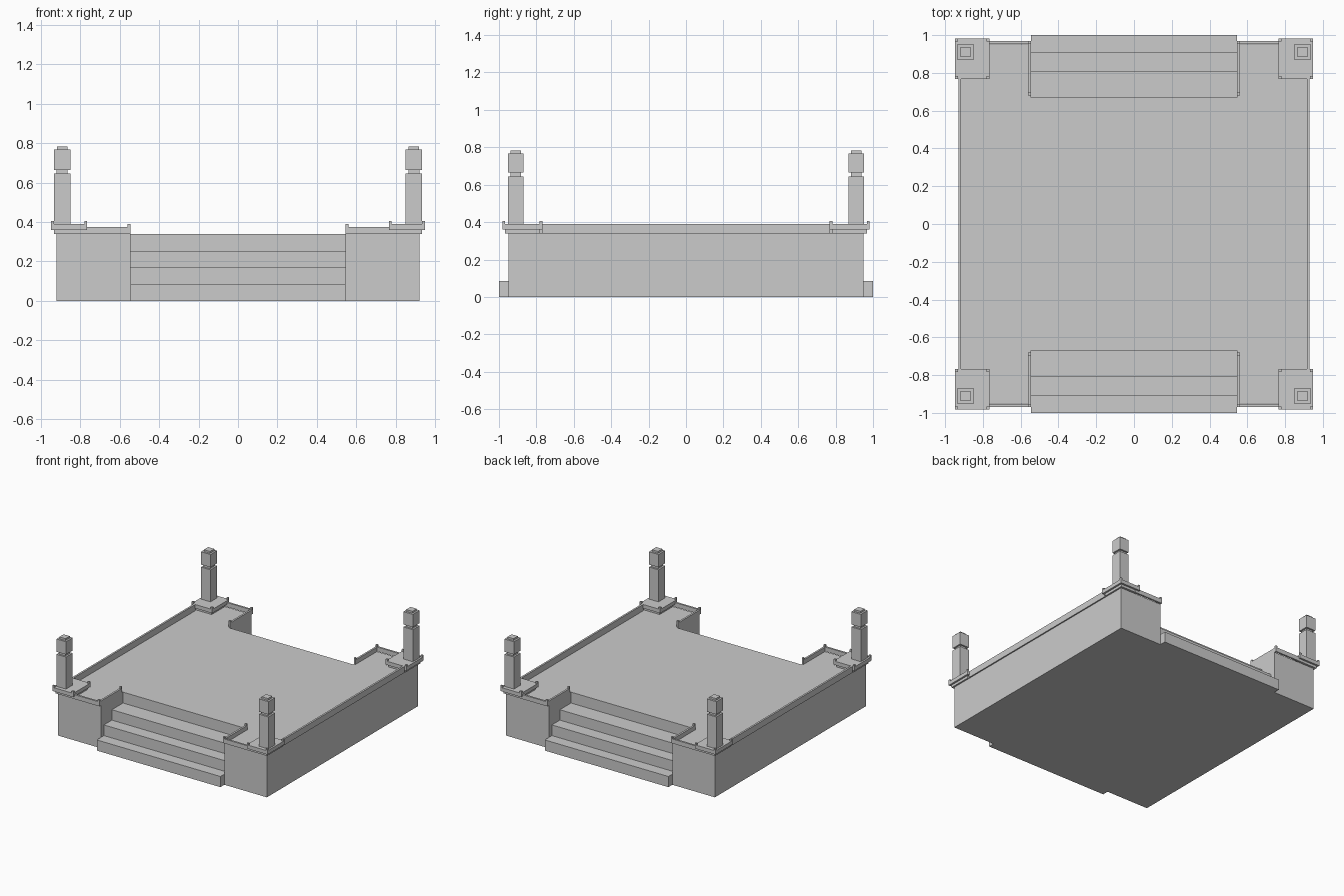
import bpy, bmesh

if "Cube" in bpy.data.objects:
    bpy.data.objects.remove(bpy.data.objects["Cube"])


def mesh_object(name, bm):
    bmesh.ops.recalc_face_normals(bm, faces=bm.faces)
    mesh = bpy.data.meshes.new(name)
    bm.to_mesh(mesh)
    bm.free()
    ob = bpy.data.objects.new(name, mesh)
    bpy.context.collection.objects.link(ob)
    return ob


def prism(name, points, offset):
    """Extrude a closed outline along an offset vector."""
    bm = bmesh.new()
    face = bm.faces.new([bm.verts.new(p) for p in points])
    ext = bmesh.ops.extrude_face_region(bm, geom=[face])
    bmesh.ops.translate(bm, vec=offset,
                        verts=[v for v in ext["geom"] if isinstance(v, bmesh.types.BMVert)])
    return mesh_object(name, bm)


def boxes(name, specs):
    """Join boxes given as (x0, x1, y0, y1, z0, z1)."""
    bm = bmesh.new()
    for x0, x1, y0, y1, z0, z1 in specs:
        for v in bmesh.ops.create_cube(bm, size=1)["verts"]:
            v.co = (x1 if v.co.x > 0 else x0,
                    y1 if v.co.y > 0 else y0,
                    z1 if v.co.z > 0 else z0)
    return mesh_object(name, bm)


def mirror(ob, x=True, y=True):
    mod = ob.modifiers.new("mirror", "MIRROR")
    mod.use_axis = (x, y, False)
    mod.use_mirror_merge = False
    return ob


W, D, H = 0.92, 0.95, 0.34      # platform half width, half depth, floor height
SW, SY = 0.545, 0.67            # stair half width, inner end of the stair notch

# Platform with a stair notch at front and back
half = [(W, -D), (W, D), (SW, D), (SW, SY)]
outline = half + [(-x, y) for x, y in reversed(half[1:])]
outline += [(-W, -D), (-SW, -D), (-SW, -SY), (SW, -SY), (SW, -D)]
prism("platform", [(x, y, 0) for x, y in outline], (0, 0, H))

# Stairs, stepped profile run across the notch
steps = [(-SY, 0), (-1, 0), (-1, 0.085), (-0.91, 0.085), (-0.91, 0.17),
         (-0.81, 0.17), (-0.81, 0.253), (-SY, 0.253)]
stairs = prism("front_stairs", [(-SW, y, z) for y, z in steps], (2 * SW, 0, 0))
back = stairs.copy()
back.name = "back_stairs"
back.rotation_euler.z = 3.14159265
bpy.context.collection.objects.link(back)

# Low rim along the long sides
mirror(boxes("side_rim", [(0.915, 0.93, -0.77, 0.77, H, 0.39)]), y=False)

# Rim on the ends and beside the stairs, with an upright stub at the inner end
mirror(boxes("end_rim", [
    (SW, 0.80, 0.953, 0.968, H, 0.375),
    (SW, SW + 0.015, 0.68, 0.953, H, 0.375),
    (SW, SW + 0.015, 0.68, 0.695, 0.375, 0.39),
    (SW, SW + 0.015, 0.953, 0.968, 0.375, 0.39)]))

# Corner slab: inset moulding, plate, raised edge and corner stubs
X0, X1, Y0, Y1, T = 0.765, 0.948, 0.768, 0.982, 0.015
slab = [(X0 + T, X1 - T, Y0 + T, Y1 - T, H, 0.36),
        (X0, X1, Y0, Y1, 0.36, 0.39)]
for x in (X0, X1 - T):
    for y in (Y0, Y1 - T):
        slab.append((x, x + T, y, y + T, 0.39, 0.405))
mirror(boxes("corner_slab", slab))

# Lamp post: shaft, neck, head and cap
CX, CY = 0.892, 0.91
post = [(0.042, 0.39, 0.645), (0.028, 0.645, 0.665),
        (0.042, 0.665, 0.767), (0.027, 0.767, 0.782)]
mirror(boxes("corner_post", [(CX - r, CX + r, CY - r, CY + r, a, b) for r, a, b in post]))
